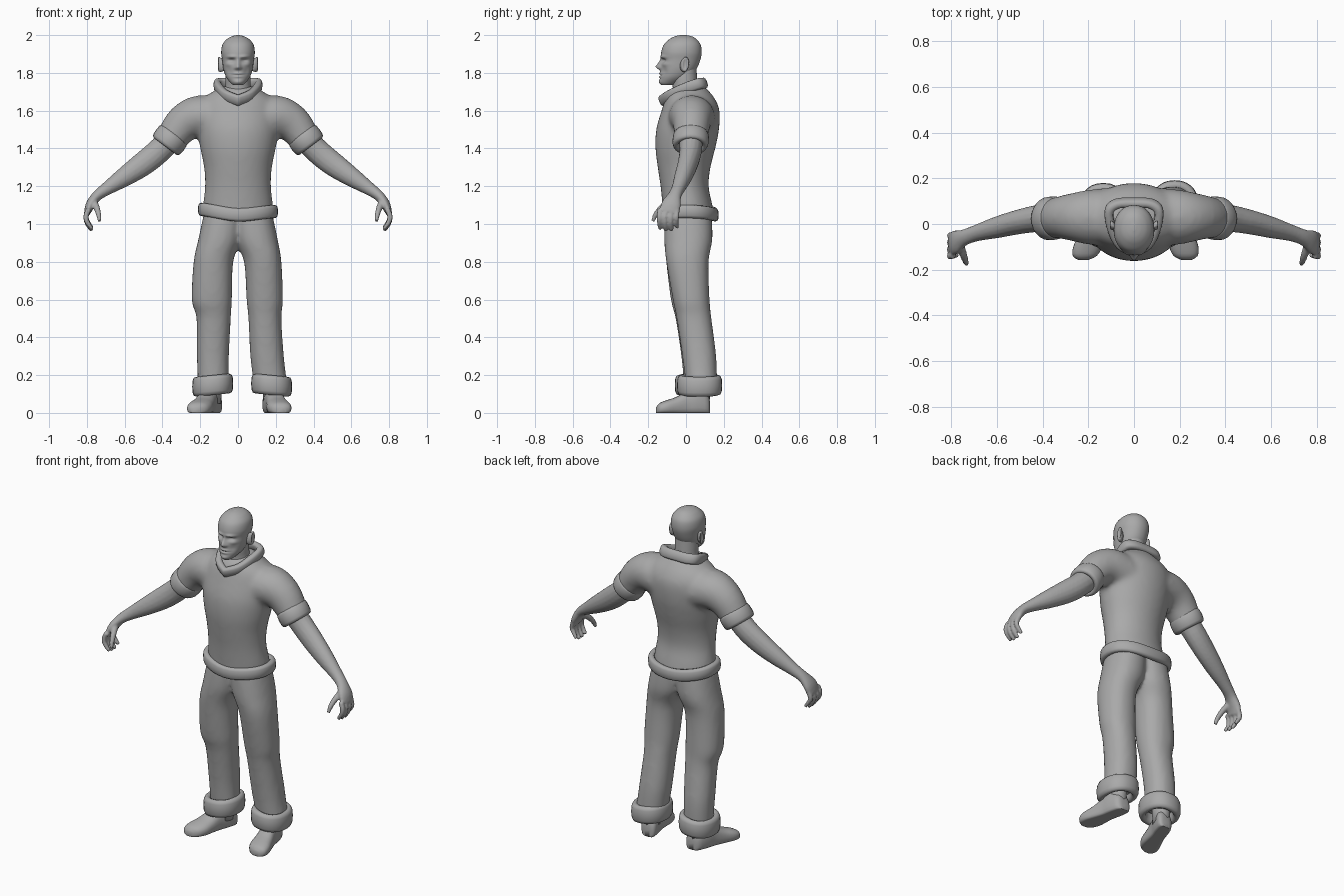
import bpy, bmesh, math
from mathutils import Vector

cube = bpy.data.objects.get("Cube")
if cube:
    bpy.data.objects.remove(cube)

grey = bpy.data.materials.new("plain_grey")
grey.use_nodes = True
COLOUR = (0.4, 0.4, 0.4, 1)
grey.diffuse_color = COLOUR
grey.node_tree.nodes["Principled BSDF"].inputs["Base Color"].default_value = COLOUR

X, Y, Z = Vector((1, 0, 0)), Vector((0, 1, 0)), Vector((0, 0, 1))


def smooth_rows(rows, steps):
    """Catmull-Rom resampling of rows of numbers."""
    out, last = [], len(rows) - 1
    for i in range(last):
        quad = [rows[max(i - 1, 0)], rows[i], rows[i + 1], rows[min(i + 2, last)]]
        for s in range(steps):
            t = s / steps
            out.append([b + 0.5 * t * (c - a + t * (2*a - 5*b + 4*c - d + t * (3*(b - c) + d - a)))
                        for a, b, c, d in zip(*quad)])
    return out + [list(rows[-1])]


def skin(bm, rings, closed=False):
    """Join rings of points with quads; cap the ends unless closed."""
    vs = [[bm.verts.new(p) for p in r] for r in rings]
    n = len(vs[0])
    for i in range(len(vs) if closed else len(vs) - 1):
        a, b = vs[i], vs[(i + 1) % len(vs)]
        for j in range(n):
            bm.faces.new((a[j], a[(j + 1) % n], b[(j + 1) % n], b[j]))
    if not closed:
        bm.faces.new(vs[0][::-1])
        bm.faces.new(vs[-1])


def oval(c, u, v, a, b, n, p=2.0):
    pts = []
    for k in range(n):
        t = 2 * math.pi * k / n
        co, si = math.cos(t), math.sin(t)
        pts.append(c + u * math.copysign(a * abs(co) ** (2 / p), co)
                   + v * math.copysign(b * abs(si) ** (2 / p), si))
    return pts


def stack(bm, rows, n=32, steps=4, p=2.0):
    """Horizontal sections: z, x from, x to, y front, y back."""
    skin(bm, [oval(Vector(((x0 + x1) / 2, (f + b) / 2, z)), X, Y, (x1 - x0) / 2, (b - f) / 2, n, p)
              for z, x0, x1, f, b in smooth_rows(rows, steps)])


def limb(bm, rows, n=16, steps=4):
    """Round sections along a path: x, y, z, radius, radius along y."""
    rows = smooth_rows(rows, steps)
    pts = [Vector(r[:3]) for r in rows]
    rings = []
    for i, r in enumerate(rows):
        t = (pts[min(i + 1, len(pts) - 1)] - pts[max(i - 1, 0)]).normalized()
        v = (Y - t * t.y).normalized()
        rings.append(oval(pts[i], v.cross(t), v, r[3], r[4], n))
    skin(bm, rings)


def band(bm, path, axis, thick, height):
    """Puffy trim around a closed path."""
    c = sum(path, Vector()) / len(path)
    rings = []
    for q in path:
        out = q - c
        out = (out - axis * out.dot(axis)).normalized()
        rings.append(oval(q, out, axis, thick / 2, height / 2, 12, 2.8))
    skin(bm, rings, closed=True)


def finish(name, bm, voxel=0, relax=4):
    bmesh.ops.recalc_face_normals(bm, faces=bm.faces)
    me = bpy.data.meshes.new(name)
    bm.to_mesh(me)
    bm.free()
    me.materials.append(grey)
    ob = bpy.data.objects.new(name, me)
    bpy.context.collection.objects.link(ob)
    for f in me.polygons:
        f.use_smooth = True
    if voxel:
        m = ob.modifiers.new("fuse", 'REMESH')
        m.mode, m.voxel_size, m.use_smooth_shade = 'VOXEL', voxel, True
        m = ob.modifiers.new("relax", 'SMOOTH')
        m.factor, m.iterations = 0.5, relax
    return ob


# Shirt: body and both sleeves fused
bm = bmesh.new()
stack(bm, [(z, -a, a, f, b) for z, a, f, b in (
    (1.04, .185, -.12, .15), (1.1, .185, -.125, .14), (1.2, .175, -.135, .12),
    (1.3, .18, -.15, .13), (1.4, .2, -.162, .155), (1.5, .215, -.158, .175),
    (1.6, .215, -.13, .178), (1.66, .19, -.11, .155), (1.7, .135, -.09, .125), (1.73, .09, -.05, .1))])
for s in (-1, 1):
    limb(bm, [(s * x, y, z, r, q) for x, y, z, r, q in (
        (.08, .03, 1.55, .11, .13), (.2, .03, 1.57, .112, .12),
        (.29, .03, 1.53, .1, .1), (.36, .025, 1.44, .082, .085))], 24)
finish("shirt", bm, 0.014, 8)

# Shirt hem
bm = bmesh.new()
band(bm, [p - Z * (.012 * math.cos(2 * math.atan2(p.y, p.x)) * -1 + .03 * p.x)
          for p in oval(Vector((0, .015, 1.06)), X, Y, .192, .138, 40, 2.3)], Z, .04, .07)
finish("shirt_hem", bm)

# Collar: tilted, wide at the nape and narrow at the throat
bm = bmesh.new()
half = smooth_rows([(0, .092, 1.745), (.07, .09, 1.745), (.108, .06, 1.74),
                    (.1, -.01, 1.715), (.065, -.085, 1.68), (0, -.122, 1.655)], 4)
path = [Vector(p) for p in half] + [Vector((-x, y, z)) for x, y, z in half[-2:0:-1]]
band(bm, path, Vector((0, -.36, .93)), .042, .06)
finish("collar", bm)

# Sleeve cuffs, arms and hands
for s, side in ((-1, "right"), (1, "left")):
    bm = bmesh.new()
    axis = Vector((s * .6, -.05, -.8)).normalized()
    band(bm, oval(Vector((s * .36, .025, 1.445)), axis.cross(Y).normalized(), Y, .073, .078, 24), axis, .036, .085)
    finish(side + "_sleeve_cuff", bm)

    bm = bmesh.new()
    limb(bm, [(s * x, y, z, r, q) for x, y, z, r, q in (
        (.31, .025, 1.5, .065, .065), (.41, .025, 1.395, .066, .06), (.5, .01, 1.32, .064, .054),
        (.6, -.015, 1.25, .052, .047), (.69, -.04, 1.19, .036, .036), (.745, -.06, 1.15, .028, .036),
        (.78, -.078, 1.105, .025, .052), (.798, -.09, 1.06, .018, .052))])
    for k in range(4):
        y, drop = -.047 - .03 * k, (.015, 0, 0, .008)[k]
        limb(bm, [(s * .79, y, 1.08, .015, .015), (s * .805, y - .004, 1.04, .0145, .0145),
                  (s * .797, y - .004, 1.0 + drop, .013, .013), (s * .772, y, .965 + drop, .01, .01)], 10)
    limb(bm, [(s * .765, -.085, 1.12, .02, .02), (s * .748, -.13, 1.085, .017, .017),
              (s * .738, -.16, 1.05, .014, .014), (s * .732, -.175, 1.015, .01, .01)], 10)
    finish(side + "_arm", bm, 0.0065, 3)

# Trousers: two slightly different legs fused at the hips
LEGS = {
    -1: [(.8, .025, .235, -.105, .115), (.6, .032, .245, -.08, .115), (.5, .038, .22, -.055, .12),
         (.3, .048, .218, -.025, .145), (.14, .05, .212, -.01, .145)],
    1: [(.8, .032, .23, -.105, .12), (.6, .045, .238, -.07, .125), (.5, .055, .23, -.05, .135),
        (.3, .065, .243, -.02, .16), (.14, .085, .262, 0, .165)]}
bm = bmesh.new()
for s, lower in LEGS.items():
    rows = [(1.06, -.03, .18, -.11, .135), (.92, -.015, .21, -.115, .14)] + lower
    stack(bm, [(z, s * a, s * b, f, k) for z, a, b, f, k in rows], 28, 5, 2.2)
finish("trousers", bm, 0.014, 6)

# Trouser cuffs and shoes
for s, side, cx, cy, toe in ((-1, "right", -.134, .06, -.085), (1, "left", .178, .072, .05)):
    bm = bmesh.new()
    band(bm, [p + Z * (.25 * s * (cx - p.x) * .4) for p in
              oval(Vector((cx, cy, .147)), X, Y, .086, .097, 28, 2.3)], Z, .045, .105)
    finish(side + "_trouser_cuff", bm)

    bm = bmesh.new()
    rings = []
    for y, w, h in smooth_rows([(.128, .02, .05), (.115, .045, .1), (.06, .052, .14), (.01, .05, .12),
                                (-.05, .058, .085), (-.1, .064, .068), (-.14, .052, .052), (-.158, .02, .03)], 3):
        c = Vector((cx + toe * (.1 - y) / .25, y, h * .4))
        rings.append([Vector((p.x, p.y, max(p.z, 0))) for p in oval(c, X, Z, w, h * .6, 24, 2.4)])
    skin(bm, rings)
    stack(bm, [(.05, cx - .045, cx + .045, .02, .125), (.2, cx - .05, cx + .05, .02, .13)], 20, 2)
    finish(side + "_shoe", bm)

# Head with sculpted face, then neck and ears
bm = bmesh.new()
stack(bm, [(z, -a, a, f, b) for z, a, f, b in (
    (1.735, .025, -.13, -.07), (1.75, .042, -.138, -.03), (1.78, .064, -.137, .02), (1.82, .077, -.135, .055),
    (1.87, .084, -.131, .076), (1.91, .089, -.131, .083), (1.95, .082, -.117, .077),
    (1.978, .06, -.088, .056), (1.993, .034, -.06, .032), (2.0, .008, -.03, 0))], 72, 9, 2.1)
FACE = [  # x, z, spread x, spread z, push along y
    (0, 1.832, .013, .014, -.022), (0, 1.853, .01, .022, -.012), (.013, 1.826, .008, .008, -.008),
    (.034, 1.885, .024, .009, -.01), (.033, 1.866, .019, .011, .015),
    (0, 1.796, .024, .006, -.007), (0, 1.78, .022, .006, -.006), (0, 1.788, .026, .003, .007),
    (0, 1.752, .024, .012, -.006), (.045, 1.81, .016, .022, .007), (.055, 1.845, .016, .01, -.005)]
for v in bm.verts:
    if v.co.y < -.05:
        x, z = abs(v.co.x), v.co.z
        v.co.y += sum(d * math.exp(-((x - a) / e) ** 2 - ((z - b) / f) ** 2) for a, b, e, f, d in FACE)
finish("head", bm)

bm = bmesh.new()
stack(bm, [(1.64, -.085, .085, -.075, .08), (1.72, -.068, .068, -.07, .062),
           (1.78, -.066, .066, -.075, .058), (1.84, -.062, .062, -.06, .055)], 28)
finish("neck", bm)

for s, side in ((-1, "right"), (1, "left")):
    bm = bmesh.new()
    skin(bm, [oval(Vector((s * x, y, 1.842)) + Z * lift, (Y + Z * .25).normalized(), Z, a, b, 18)
              for x, y, lift, a, b in ((.07, -.02, 0, .016, .03), (.09, -.01, 0, .019, .037),
                                       (.101, -.004, .004, .021, .039), (.105, -.003, .005, .016, .033),
                                       (.1, -.005, .003, .01, .024))])
    finish(side + "_ear", bm)
